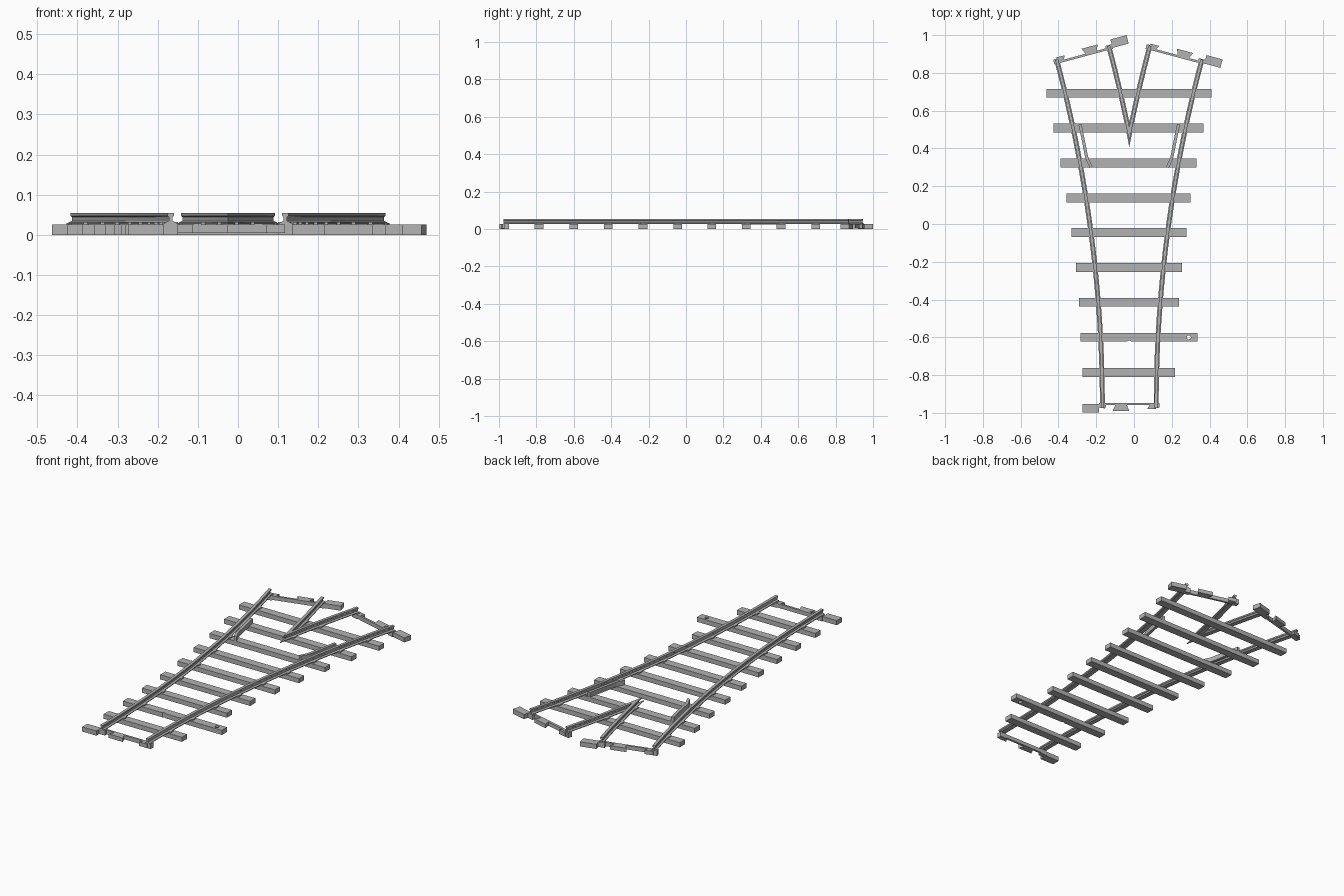
import bpy, bmesh
from math import sin, cos, radians
from mathutils import Matrix, Vector

if "Cube" in bpy.data.objects:
    bpy.data.objects.remove(bpy.data.objects["Cube"])

grey = bpy.data.materials.new("matte grey")
grey.use_nodes = True
colour = (0.45, 0.45, 0.45, 1)
grey.diffuse_color = colour
grey.node_tree.nodes["Principled BSDF"].inputs["Base Color"].default_value = colour

MID, START = -0.025, -0.968      # track axis and front end
HALF, R, TURN = 0.1425, 7.1, 15  # half gauge, outer rail radius, branch angle
TIE_TOP = 0.026

RAIL = [(-.013, .027), (.013, .027), (.013, .031), (.004, .035), (.004, .044),
        (.008, .047), (.008, .055), (-.008, .055), (-.008, .047),
        (-.004, .044), (-.004, .035), (-.013, .031)]
GUARD = [(-.008, .025), (.008, .025), (.008, .052), (-.008, .052)]


def finish(bm, name):
    bmesh.ops.recalc_face_normals(bm, faces=bm.faces)
    mesh = bpy.data.meshes.new(name)
    bm.to_mesh(mesh)
    bm.free()
    mesh.materials.append(grey)
    ob = bpy.data.objects.new(name, mesh)
    bpy.context.collection.objects.link(ob)
    return ob


def on_arc(side, radius, deg):
    """Point on the branch curve; side -1 is the right branch, +1 the left."""
    a = radians(deg)
    return Vector((MID + side * (HALF + R - radius * cos(a)), START + radius * sin(a), 0))


def sweep(name, side, path, profile, clip=False):
    """Sweep a profile along (radius, degrees) stations."""
    bm = bmesh.new()
    rings = [[bm.verts.new(on_arc(side, r + w, deg) + Vector((0, 0, z)))
              for w, z in profile] for r, deg in path]
    n = len(profile)
    for a, b in zip(rings, rings[1:]):
        for i in range(n):
            bm.faces.new((a[i], a[(i + 1) % n], b[(i + 1) % n], b[i]))
    bm.faces.new(rings[0])
    bm.faces.new(rings[-1])
    if clip:  # mitre at the track axis
        bmesh.ops.bisect_plane(bm, geom=bm.verts[:] + bm.edges[:] + bm.faces[:],
                               plane_co=(MID, 0, 0), plane_no=(-side, 0, 0), clear_outer=True)
        bmesh.ops.holes_fill(bm, edges=[e for e in bm.edges if e.is_boundary])
    return finish(bm, name)


def prism(bm, outline, z0, z1, matrix=Matrix()):
    low, high = ([bm.verts.new(matrix @ Vector((x, y, z))) for x, y in outline] for z in (z0, z1))
    n = len(outline)
    bm.faces.new(low)
    bm.faces.new(high)
    for i in range(n):
        bm.faces.new((low[i], low[(i + 1) % n], high[(i + 1) % n], high[i]))


def rect(x0, x1, y0, y1):
    return [(x0, y0), (x1, y0), (x1, y1), (x0, y1)]


def stations(radius, d0, d1, count):
    return [(radius, d0 + (d1 - d0) * i / count) for i in range(count + 1)]


# Running rails, frog rails and guard rails, mirrored about the track axis
for side, label in ((-1, "right"), (1, "left")):
    sweep(label + "_outer_rail", side, stations(R, -.06, TURN, 24), RAIL)
    sweep(label + "_frog_rail", side, stations(R + 2 * HALF, 10.7, TURN, 8), RAIL, clip=True)
    flare = [(R + .054, 10.2), (R + .041, 10.6)]
    sweep(label + "_guard_rail", side, flare + stations(R + .04, 10.8, 12.1, 4), GUARD)

# Cross ties: right end, left end, position along the track
TIES = [(-.463, .41, .693), (-.426, .368, .508), (-.389, .331, .323),
        (-.357, .30, .138), (-.33, .277, -.045), (-.308, .253, -.23),
        (-.292, .237, -.415), (-.282, .336, -.6), (-.272, .217, -.786)]
ties = []
for i, (x0, x1, y) in enumerate(TIES):
    bm = bmesh.new()
    prism(bm, rect(x0, x1, y - .023, y + .023), 0, TIE_TOP)
    ties.append(finish(bm, f"tie_{i + 1}"))

# Chairs holding the rails on the ties
bm = bmesh.new()
for x0, x1, y in TIES:
    for side in (-1, 1):
        for radius in (R, R + 2 * HALF):
            if radius > R and y < .5:
                continue
            s = (y - START) / radius
            x = MID + side * (HALF + R - radius * (1 - s * s) ** .5)
            prism(bm, rect(x - .02, x + .02, y - .013, y + .013), .024, .032)
finish(bm, "rail_chairs")

# Screw hole and edge scallop in the long tie
bm = bmesh.new()
for x, y in ((.29, -.6), (MID, -.628)):
    bmesh.ops.create_cone(bm, cap_ends=True, segments=16, radius1=.011, radius2=.011,
                          depth=.2, matrix=Matrix.Translation((x, y, 0)))
cutter = finish(bm, "hole_cutter")
cutter.hide_render = True
cutter.hide_viewport = True
cutter.display_type = "WIRE"
cut = ties[7].modifiers.new("holes", "BOOLEAN")
cut.object = cutter
cut.solver = "EXACT"


# Joining piece at each track end: x to the right when looking outward, y outward
def track_end(name, origin, degrees):
    m = Matrix.Translation(origin) @ Matrix.Rotation(radians(degrees), 4, "Z")
    bm = bmesh.new()
    prism(bm, rect(-HALF, HALF, -.021, -.009), .004, TIE_TOP, m)          # strip
    prism(bm, rect(.16, .248, -.016, .03), 0, TIE_TOP, m)                 # half tie
    prism(bm, [(.014, -.012), (.073, -.012), (.088, .022), (0, .022)], .004, TIE_TOP, m)
    prism(bm, [(-HALF, -.012), (-.108, -.012), (-.095, .012), (-HALF, .012)], .004, TIE_TOP, m)
    for x in (-HALF, HALF):                                               # rail pads
        prism(bm, rect(x - .018, x + .018, -.021, .004), 0, .029, m)
    finish(bm, name)


track_end("front_joint", (MID, START, 0), 180)
track_end("right_branch_joint", on_arc(-1, R + HALF, TURN), TURN)
track_end("left_branch_joint", on_arc(1, R + HALF, TURN), -TURN)
